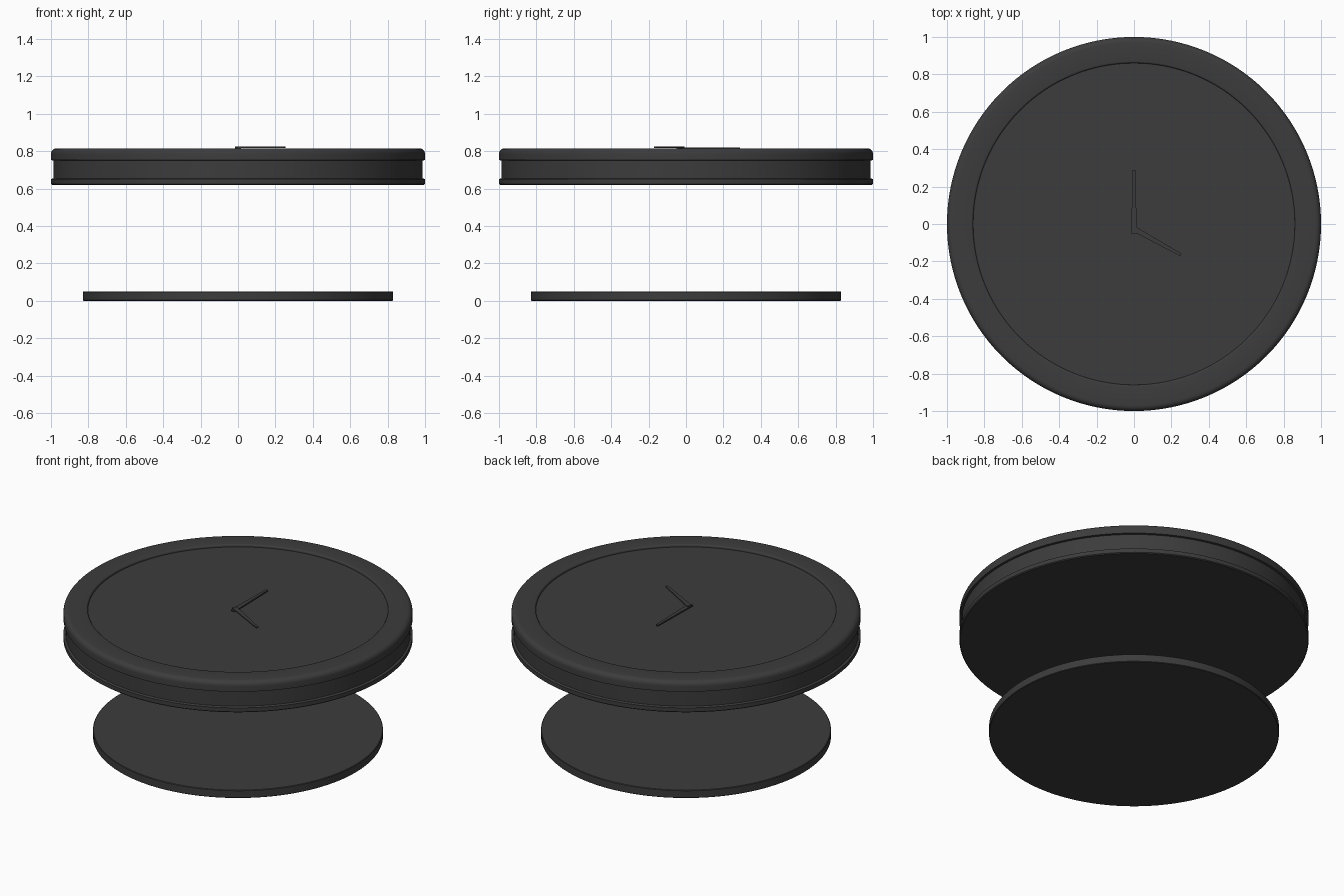
import bpy, bmesh, math
from mathutils import Vector

if "Cube" in bpy.data.objects:
    bpy.data.objects.remove(bpy.data.objects["Cube"])

SEG = 128
dark = bpy.data.materials.new("dark_grey")
dark.diffuse_color = (0.045, 0.045, 0.045, 1)
dark.use_nodes = True
dark.node_tree.nodes["Principled BSDF"].inputs["Base Color"].default_value = dark.diffuse_color


def finish(name, bm):
    bmesh.ops.recalc_face_normals(bm, faces=bm.faces[:])
    me = bpy.data.meshes.new(name)
    bm.to_mesh(me)
    bm.free()
    ob = bpy.data.objects.new(name, me)
    bpy.context.collection.objects.link(ob)
    me.materials.append(dark)
    bpy.ops.object.select_all(action='DESELECT')
    ob.select_set(True)
    bpy.context.view_layer.objects.active = ob
    bpy.ops.object.shade_smooth_by_angle(angle=math.radians(35))
    return ob


def lathe(name, profile):
    """Spin an (r, z) profile, bottom axis to top axis, around z."""
    bm = bmesh.new()
    vs = [bm.verts.new((r, 0, z)) for r, z in profile]
    es = [bm.edges.new(p) for p in zip(vs, vs[1:])]
    bmesh.ops.spin(bm, geom=vs + es, cent=(0, 0, 0), axis=(0, 0, 1),
                   angle=math.tau, steps=SEG, use_merge=True)
    bmesh.ops.remove_doubles(bm, verts=bm.verts[:], dist=1e-4)
    return finish(name, bm)


def arc(cr, cz, rad, a0, a1, n=6):
    return [(cr + rad * math.cos(math.radians(a0 + (a1 - a0) * i / n)),
             cz + rad * math.sin(math.radians(a0 + (a1 - a0) * i / n)))
            for i in range(n + 1)]


def hand(name, start, end, width, z0, z1):
    """Slim tapered pointer lying above the dial."""
    a, b = Vector(start), Vector(end)
    side = Vector((-(b - a).y, (b - a).x)).normalized() * width / 2
    pts = [a - side, b - side * 0.5, b + side * 0.5, a + side]
    bm = bmesh.new()
    f = bm.faces.new([bm.verts.new((p.x, p.y, z0)) for p in pts])
    ext = bmesh.ops.extrude_face_region(bm, geom=[f])["geom"]
    bmesh.ops.translate(bm, vec=(0, 0, z1 - z0),
                        verts=[v for v in ext if isinstance(v, bmesh.types.BMVert)])
    return finish(name, bm)


# Case: bottom lip, recessed side band, rounded top rim, sunken dial
case = ([(0, 0.62), (0.995, 0.62), (1.0, 0.625), (1.0, 0.65), (0.987, 0.655),
         (0.987, 0.75), (1.0, 0.752)]
        + arc(0.97, 0.785, 0.03, 0, 90)
        + arc(0.87, 0.805, 0.01, 90, 180, 4)
        + [(0.86, 0.80), (0, 0.80)])
lathe("case", case)

# Separate back plate below the case
lathe("back_plate", [(0, 0), (0.827, 0), (0.83, 0.003), (0.83, 0.047),
                     (0.827, 0.05), (0, 0.05)])

# Two pointers on the dial
hand("long_hand", (0, -0.05), (0, 0.29), 0.03, 0.812, 0.820)
hand("short_hand", (-0.01, -0.02), (0.25, -0.165), 0.03, 0.817, 0.825)
